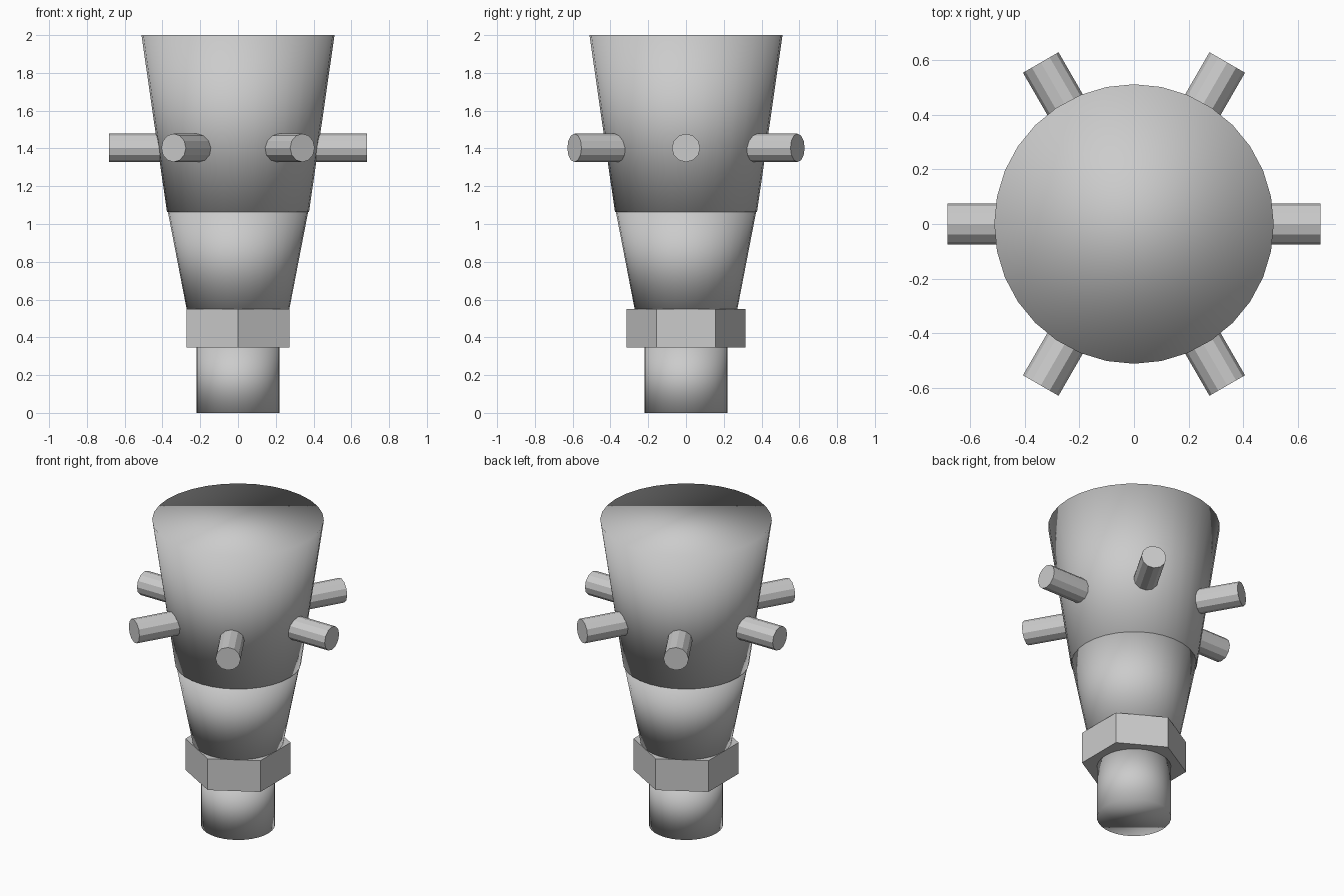
import bpy
from math import pi, cos, sin, radians

if "Cube" in bpy.data.objects:
    bpy.data.objects.remove(bpy.data.objects["Cube"])


def tube(name, sides, r_low, r_high, z_low, z_high, smooth):
    bpy.ops.mesh.primitive_cone_add(
        vertices=sides, radius1=r_low, radius2=r_high,
        depth=z_high - z_low, location=(0, 0, (z_low + z_high) / 2))
    ob = bpy.context.object
    ob.name = name
    if smooth:
        bpy.ops.object.shade_smooth()
    return ob


# Stacked body: shaft, hex nut, two flared sections (caps shade soft too)
tube("shaft", 32, 0.221, 0.221, 0.0, 0.345, True)
tube("hex_nut", 6, 0.314, 0.314, 0.345, 0.55, False)
tube("lower_cone", 32, 0.272, 0.371, 0.55, 1.063, True)
tube("upper_cone", 32, 0.376, 0.511, 1.063, 2.0, True)

# Six flat-sided pegs radiating from the upper cone
inner, outer = 0.32, 0.682
mid = (inner + outer) / 2
for i in range(6):
    a = radians(60 * i)
    bpy.ops.mesh.primitive_cylinder_add(
        vertices=12, radius=0.075, depth=outer - inner,
        location=(mid * cos(a), mid * sin(a), 1.403), rotation=(0, pi / 2, a))
    bpy.context.object.name = f"peg_{i + 1}"
